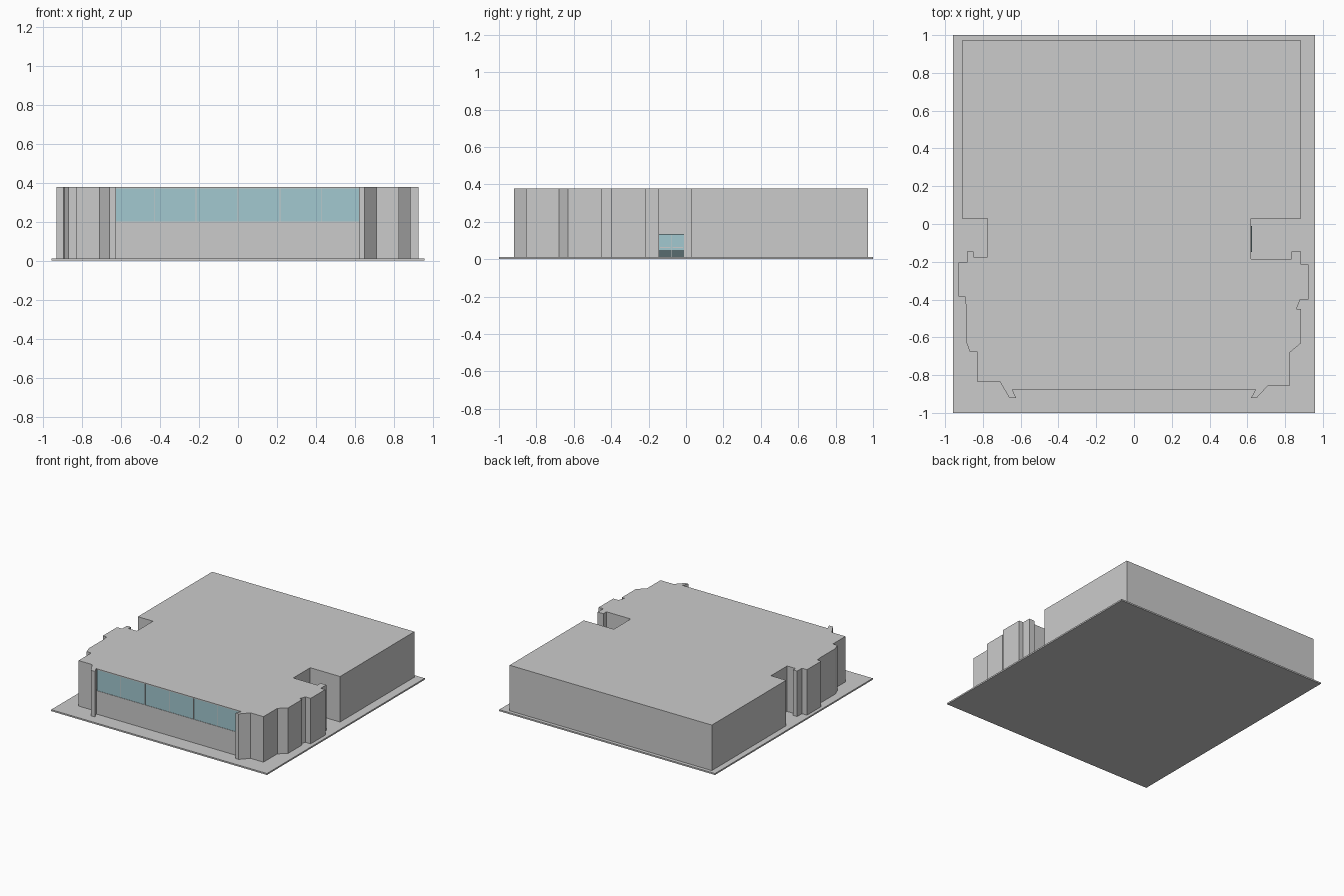
import bpy, bmesh
from mathutils import Vector

if "Cube" in bpy.data.objects:
    bpy.data.objects.remove(bpy.data.objects["Cube"])

BASE, TOP, ROOF = 0.012, 0.377, 0.008
SILL, FRONT = 0.2, -0.873


def material(name, color):
    m = bpy.data.materials.new(name)
    m.diffuse_color = color
    m.use_nodes = True
    m.node_tree.nodes["Principled BSDF"].inputs["Base Color"].default_value = m.diffuse_color
    return m


GLASS = material("glass", (0.36, 0.58, 0.63, 1))
DARK = material("dark_panel", (0.1, 0.15, 0.16, 1))


def add_object(name, bm, mat=None):
    me = bpy.data.meshes.new(name)
    bm.to_mesh(me)
    bm.free()
    ob = bpy.data.objects.new(name, me)
    bpy.context.collection.objects.link(ob)
    if mat:
        me.materials.append(mat)
    return ob


def box(name, lo, hi, mat=None):
    bm = bmesh.new()
    bmesh.ops.create_cube(bm, size=1)
    lo, hi = Vector(lo), Vector(hi)
    for v in bm.verts:
        v.co = (lo + hi) / 2 + v.co * (hi - lo)
    return add_object(name, bm, mat)


# Footprint, clockwise from the right front fin's inner edge, in two halves
left = [(-0.645, -0.875), (-0.625, -0.92), (-0.66, -0.92), (-0.71, -0.835),
        (-0.83, -0.835), (-0.83, -0.675), (-0.87, -0.675), (-0.89, -0.62),
        (-0.89, -0.43), (-0.895, -0.385), (-0.93, -0.385), (-0.93, -0.205),
        (-0.885, -0.205), (-0.885, -0.145), (-0.85, -0.145), (-0.85, -0.175),
        (-0.775, -0.175), (-0.775, 0.03), (-0.91, 0.03), (-0.91, 0.972)]
right = [(0.885, 0.972), (0.885, 0.03), (0.62, 0.03), (0.62, -0.185),
         (0.835, -0.185), (0.835, -0.145), (0.885, -0.145), (0.885, -0.215),
         (0.925, -0.215), (0.925, -0.40), (0.88, -0.40), (0.86, -0.45),
         (0.885, -0.45), (0.885, -0.63), (0.825, -0.68), (0.825, -0.855),
         (0.71, -0.855), (0.65, -0.92), (0.62, -0.92), (0.645, -0.875)]
outline = left + right

# Site slab
box("base_slab", (-0.957, -1, 0), (0.957, 1, BASE))

# Outer walls: a ribbon along the footprint, open at the front window
bm = bmesh.new()
low = [bm.verts.new((x, y, BASE)) for x, y in outline]
high = [bm.verts.new((x, y, TOP - ROOF)) for x, y in outline]
for i in range(len(outline) - 1):
    bm.faces.new((low[i], high[i], high[i + 1], low[i + 1]))
walls = add_object("outer_walls", bm)
mod = walls.modifiers.new("thickness", "SOLIDIFY")
mod.thickness = 0.008
mod.offset = -1

# Flat roof
bm = bmesh.new()
face = bm.faces.new([bm.verts.new((x, y, TOP - ROOF)) for x, y in outline])
ext = bmesh.ops.extrude_face_region(bm, geom=[face])
for v in ext["geom"]:
    if isinstance(v, bmesh.types.BMVert):
        v.co.z = TOP
bmesh.ops.recalc_face_normals(bm, faces=bm.faces)
add_object("roof", bm)

# Front wall, window panes and mullions
box("front_wall", (-0.645, FRONT, BASE), (0.645, FRONT + 0.01, SILL))
pane = 1.29 / 6
for i in range(6):
    x = -0.645 + i * pane
    box("window_pane", (x + 0.002, FRONT + 0.003, SILL),
        (x + pane - 0.002, FRONT + 0.007, TOP - ROOF), GLASS)
    if i:
        box("window_mullion", (x - 0.002, FRONT + 0.001, SILL),
            (x + 0.002, FRONT + 0.009, TOP - ROOF))

# Double entrance door in the right courtyard
for y0, y1 in ((-0.145, -0.079), (-0.077, -0.012)):
    box("door_kick_panel", (0.618, y0, BASE), (0.623, y1, 0.05), DARK)
    box("door_glass", (0.618, y0, 0.05), (0.623, y1, 0.13), GLASS)
    box("door_push_bar", (0.623, y0 + 0.005, 0.06), (0.626, y1 - 0.005, 0.064))
box("door_header", (0.618, -0.147, 0.13), (0.625, -0.01, 0.135), DARK)
